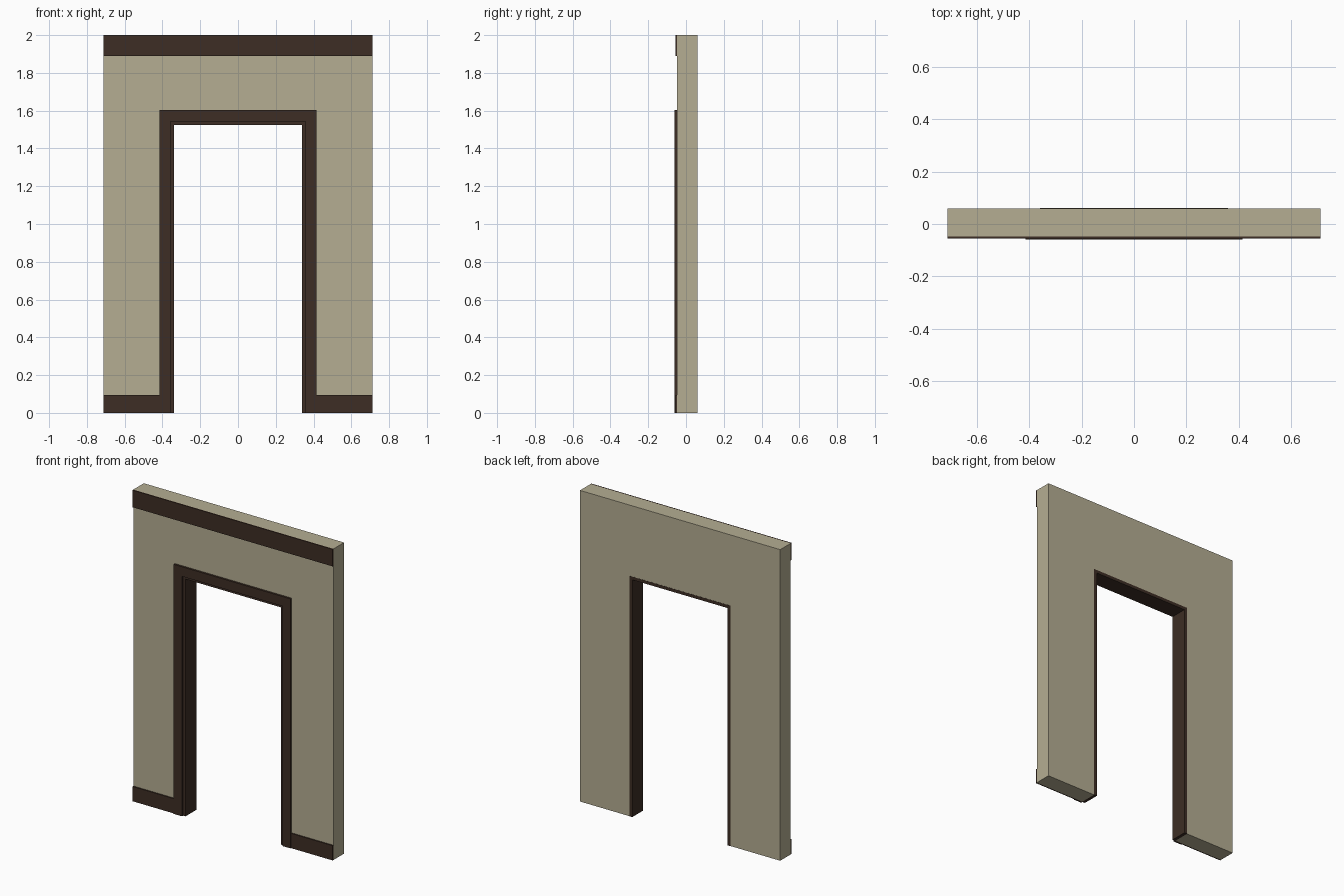
import bpy
import bmesh

if "Cube" in bpy.data.objects:
    bpy.data.objects.remove(bpy.data.objects["Cube"])


def material(name, rgb):
    m = bpy.data.materials.new(name)
    m.diffuse_color = (*rgb, 1)
    m.use_nodes = True
    m.node_tree.nodes["Principled BSDF"].inputs["Base Color"].default_value = m.diffuse_color
    return m


PLASTER = material("beige plaster", (0.46, 0.42, 0.29))
WOOD = material("dark brown wood", (0.047, 0.027, 0.018))


def extrude_profile(name, points, y0, y1, mat):
    """Extrude an x-z outline from y0 (front) to y1 (back)."""
    bm = bmesh.new()
    face = bm.faces.new([bm.verts.new((x, y0, z)) for x, z in points])
    new = bmesh.ops.extrude_face_region(bm, geom=[face], use_keep_orig=True)["geom"]
    moved = [v for v in new if isinstance(v, bmesh.types.BMVert)]
    bmesh.ops.translate(bm, verts=moved, vec=(0, y1 - y0, 0))
    bmesh.ops.recalc_face_normals(bm, faces=bm.faces)
    mesh = bpy.data.meshes.new(name)
    bm.to_mesh(mesh)
    bm.free()
    mesh.materials.append(mat)
    obj = bpy.data.objects.new(name, mesh)
    bpy.context.collection.objects.link(obj)
    return obj


def arch(name, x_out, z_out, x_in, z_in, y0, y1, mat):
    pts = [(-x_out, 0), (-x_in, 0), (-x_in, z_in), (x_in, z_in),
           (x_in, 0), (x_out, 0), (x_out, z_out), (-x_out, z_out)]
    return extrude_profile(name, pts, y0, y1, mat)


def board(name, x0, x1, z0, z1, y0, y1, mat):
    return extrude_profile(name, [(x0, z0), (x1, z0), (x1, z1), (x0, z1)], y0, y1, mat)


HALF, FRONT, BACK = 0.712, -0.047, 0.06

# Wall with doorway opening
arch("wall", HALF, 2.0, 0.36, 1.545, FRONT, BACK, PLASTER)

# Wooden lining inside the opening, and casing on the front
arch("door_lining", 0.36, 1.545, 0.339, 1.525, FRONT - 0.002, BACK + 0.001, WOOD)
arch("door_casing", 0.415, 1.604, 0.357, 1.542, -0.06, FRONT, WOOD)

# Top rail and baseboards
board("top_rail", -HALF, HALF, 1.89, 2.0, -0.055, FRONT, WOOD)
for side, label in ((-1, "left"), (1, "right")):
    board("baseboard_" + label, side * 0.415, side * HALF, 0, 0.095, -0.055, FRONT, WOOD)
